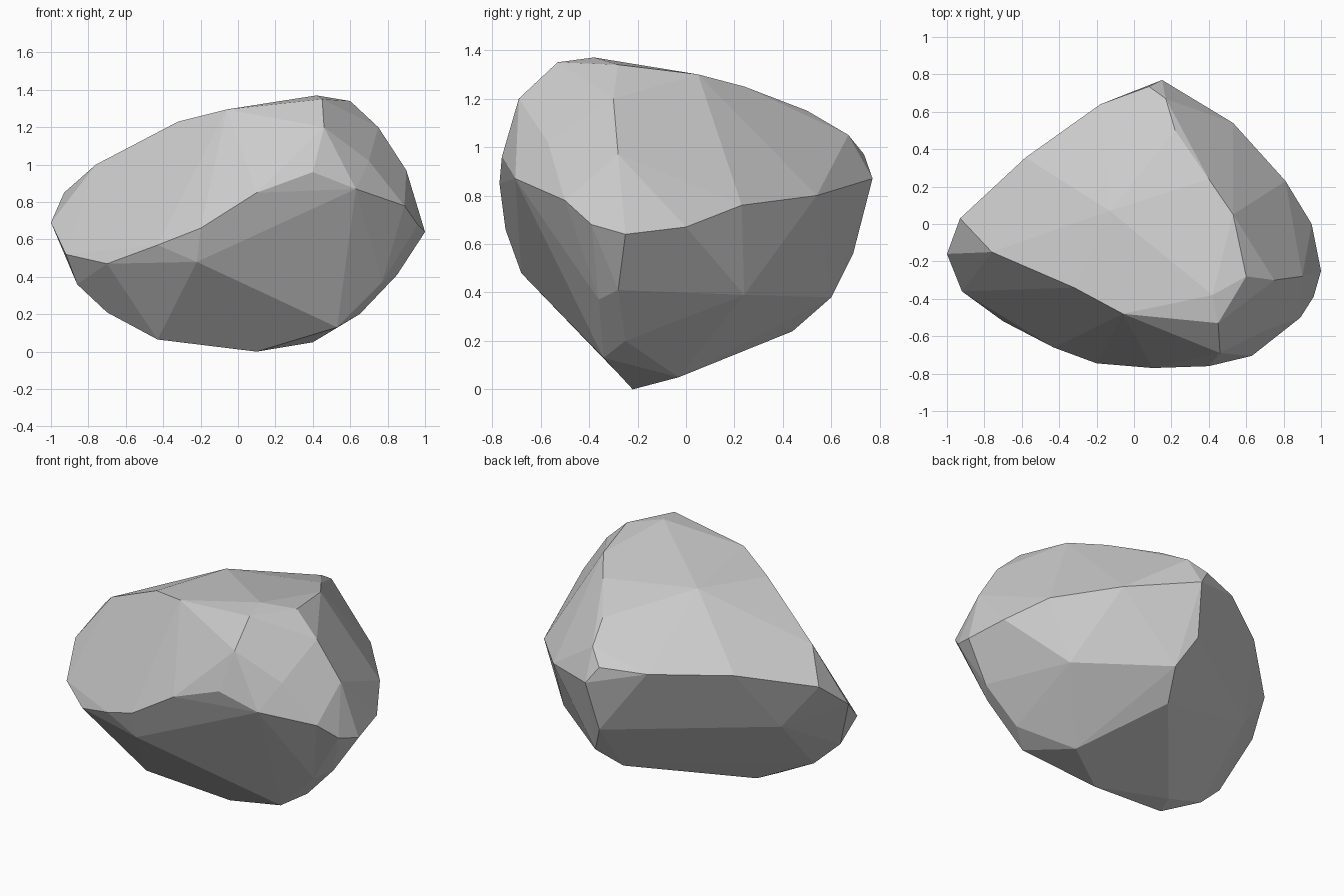
import bpy, bmesh
from math import radians

# Corner points of the stone, grouped by ridge
upper_rim = [(.45, -.53, 1.35), (-.06, -.48, 1.295), (-.32, -.34, 1.23), (-.76, -.15, 1.0),
             (.42, -.38, 1.37), (.6, -.28, 1.34), (.53, .05, 1.3), (-.13, .07, 1.26),
             (.4, .24, 1.25), (.22, .5, 1.15), (.17, .67, 1.05)]
front_ridge = [(-.92, -.36, .52), (-.7, -.52, .47), (-.43, -.66, .57), (-.2, -.745, .66),
               (.1, -.77, .85), (.4, -.76, .96), (.63, -.705, .87), (.89, -.5, .78)]
right_ridge = [(1, -.25, .64), (.96, -.39, .68), (.95, 0, .67), (.81, .23, .76),
               (.53, .54, .8), (.15, .77, .87), (.9, -.28, .97), (.75, -.3, 1.2),
               (.7, -.57, 1.02), (.46, -.69, 1.2)]
back_ridge = [(.08, .735, .97), (-.18, .64, .96), (-.58, .355, .95), (-.93, .03, .85),
              (-1, -.16, .69)]
underside = [(.11, .69, .56), (-.72, .1, .575), (.12, .44, .24), (.2, .6, .38),
             (.67, .24, .39), (.85, -.28, .41), (.65, -.25, .2), (.4, -.03, .05),
             (.1, -.22, 0), (-.38, -.15, .07), (-.43, -.28, .065), (-.7, -.25, .21),
             (-.86, -.28, .36), (-.22, -.68, .48), (.53, -.34, .13), (.77, -.36, .37)]

bm = bmesh.new()
for p in upper_rim + front_ridge + right_ridge + back_ridge + underside:
    bm.verts.new(p)

# Wrap the corners in a convex skin and drop whatever falls inside
bmesh.ops.convex_hull(bm, input=bm.verts[:])
bmesh.ops.delete(bm, geom=[v for v in bm.verts if not v.link_faces], context='VERTS')

# Merge near-flat triangles into broad facets
bmesh.ops.dissolve_limit(bm, angle_limit=radians(3), verts=bm.verts[:], edges=bm.edges[:])
bmesh.ops.recalc_face_normals(bm, faces=bm.faces[:])

mesh = bpy.data.meshes.new("rock")
bm.to_mesh(mesh)
bm.free()
rock = bpy.data.objects.new("rock", mesh)
bpy.context.collection.objects.link(rock)
